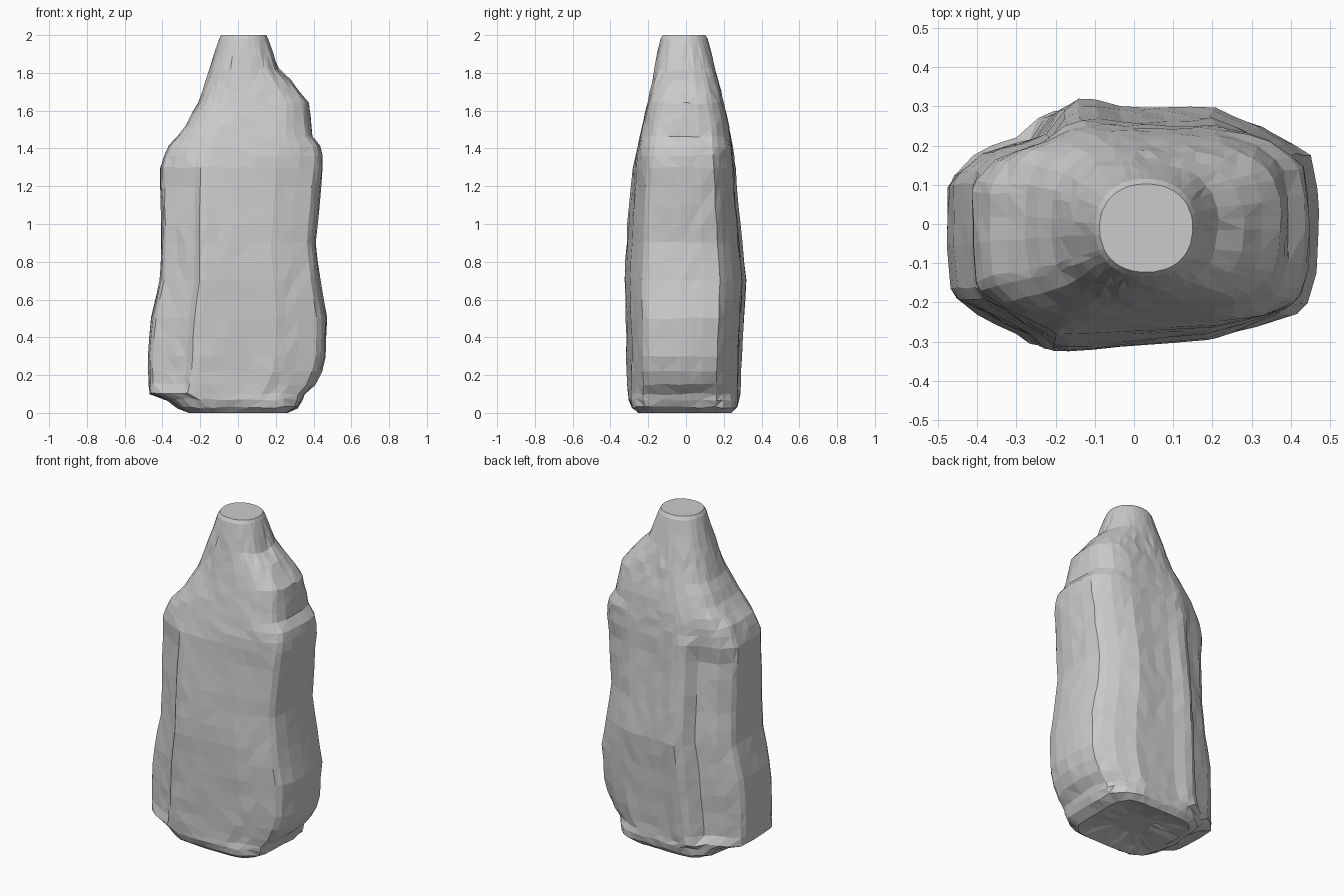
import bpy, bmesh, math, random

random.seed(4)

# Body cross-section seen from above (counter-clockwise)
SECTION = [(0.475, -.02), (0.468, 0.1), (0.45, 0.185), (0.41, 0.215), (0.34, 0.255), (0.22, 0.3),
           (0.08, 0.303), (-0.05, 0.307), (-0.12, 0.322), (-0.17, 0.322), (-0.21, 0.3), (-0.26, 0.235),
           (-0.39, 0.195), (-0.46, 0.14), (-0.475, 0.11), (-0.475, -0.05), (-0.465, -0.16), (-0.45, -0.19),
           (-0.38, -0.225), (-0.27, -0.285), (-0.24, -0.318), (-0.2, -0.322), (-0.05, -0.312), (0.2, -0.292),
           (0.32, -0.26), (0.42, -0.23), (0.445, -0.2), (0.467, -0.12)]

# Silhouettes: height against left, right, front and back limits
LEFT = [(0, -.26), (.03, -.32), (.07, -.38), (.1, -.47), (.3, -.475), (.5, -.46), (.7, -.415), (.9, -.405),
        (1.3, -.412), (1.4, -.375), (1.5, -.29), (1.64, -.21), (1.82, -.15), (1.98, -.1), (2, -.088)]
RIGHT = [(0, .26), (.03, .32), (.12, .365), (.15, .41), (.22, .445), (.3, .465), (.5, .473), (.7, .435),
         (.9, .412), (1.1, .432), (1.3, .45), (1.4, .445), (1.46, .395), (1.64, .375), (1.75, .29),
         (1.82, .215), (1.98, .16), (2, .15)]
FRONT = [(0, -.25), (.04, -.3), (.12, -.313), (.4, -.317), (.7, -.325), (1, -.311), (1.3, -.282),
         (1.5, -.238), (1.7, -.19), (1.98, -.135), (2, -.123)]
BACK = [(0, .24), (.04, .28), (.12, .288), (.4, .3), (.7, .317), (1, .288), (1.3, .262),
        (1.5, .233), (1.7, .185), (1.98, .115), (2, .102)]
# How far the outline turns into a rounded box, and how boxy that is (2 = ellipse)
BLEND = [(0, 1), (.04, .8), (.13, 0), (1.2, 0), (1.45, .8), (1.6, 1)]
POWER = [(0, 5), (.3, 5), (1.4, 4), (1.6, 3.2), (1.8, 2.5), (2, 2.2)]
HEIGHTS = [0, .03, .07, .1, .15, .22, .3, .4, .5, .6, .7, .8, .9, 1, 1.1, 1.2, 1.3, 1.36, 1.41,
           1.46, 1.52, 1.58, 1.64, 1.7, 1.76, 1.82, 1.9, 1.98, 2.0]


def lerp_table(table, z):
    for (z0, a), (z1, b) in zip(table, table[1:]):
        if z <= z1:
            return a + (b - a) * (z - z0) / (z1 - z0)
    return table[-1][1]


def dense(points):
    out = []
    for a, b in zip(points, points[1:] + points[:1]):
        out.append(a)
        if math.dist(a, b) > 0.12:
            out.append(((a[0] + b[0]) / 2, (a[1] + b[1]) / 2))
    return out


def ring(bm, z, jitter):
    l, r, f, b, w, p = (lerp_table(t, z) for t in (LEFT, RIGHT, FRONT, BACK, BLEND, POWER))
    verts = []
    for x, y in dense(SECTION):
        u, v = x / 0.475, y / 0.322
        # push the direction out to the rounded box, then blend
        k = (abs(u) ** p + abs(v) ** p) ** (-1 / p)
        s = 1 + (k - 1) * w
        dx, dy, dz = (random.uniform(-jitter, jitter) for _ in range(3))
        verts.append(bm.verts.new(((l + r) / 2 + u * s * (r - l) / 2 + dx,
                                   (f + b) / 2 + v * s * (b - f) / 2 + dy,
                                   z + (2 * dz if 0 < z < 1.97 else 0))))
    return verts


def bridge(bm, lower, upper):
    n = len(lower)
    for i in range(n):
        j = (i + 1) % n
        bm.faces.new((lower[i], lower[j], upper[j], upper[i]))


bm = bmesh.new()
# Weathered side walls and neck
rings = [ring(bm, z, 0.003 if z < 1.97 else 0) for z in HEIGHTS]
for lower, upper in zip(rings, rings[1:]):
    bridge(bm, lower, upper)
# Flat top
bm.faces.new(rings[-1])
# Shallow hollow underneath
inner = rings[0]
for scale, z in ((0.75, 0.015), (0.4, 0.03)):
    new = [bm.verts.new((v.co.x * scale, v.co.y * scale, z + random.uniform(-.004, .004))) for v in rings[0]]
    bridge(bm, new, inner)
    inner = new
bm.faces.new(inner[::-1])
bmesh.ops.triangulate(bm, faces=[f for f in bm.faces if len(f.verts) == 4])
bmesh.ops.recalc_face_normals(bm, faces=bm.faces)

mesh = bpy.data.meshes.new("stone_bottle")
bm.to_mesh(mesh)
bm.free()
bpy.context.collection.objects.link(bpy.data.objects.new("stone_bottle", mesh))
